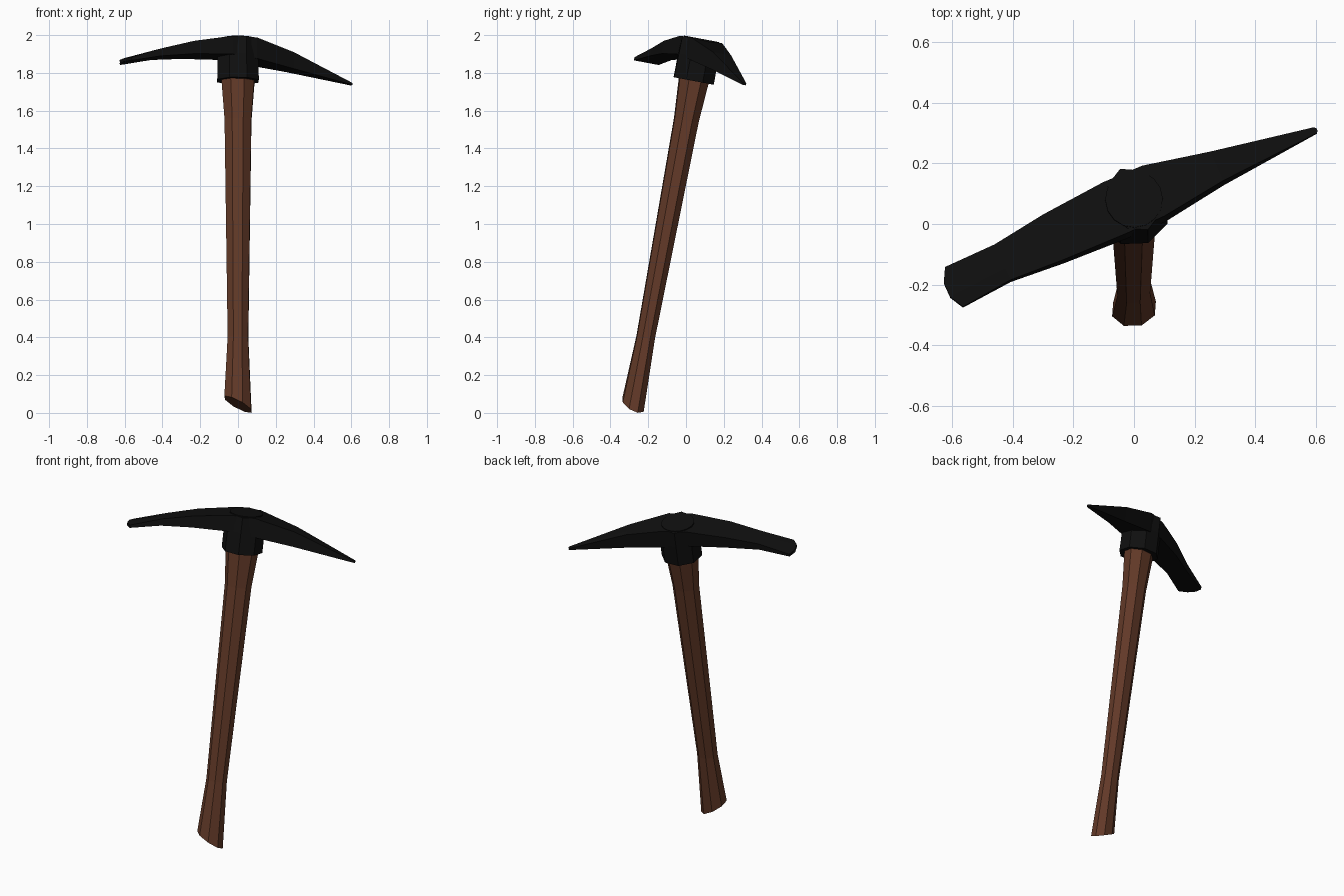
import bpy, bmesh, math
from mathutils import Matrix

if "Cube" in bpy.data.objects:
    bpy.data.objects.remove(bpy.data.objects["Cube"])

# tool frame: u along the head, v across it, w up the handle; twisted, then leaned back
FRAME = (Matrix.Translation((0, -0.28, 0.045))
         @ Matrix.Rotation(math.radians(-10.6), 4, 'X')
         @ Matrix.Rotation(math.radians(24), 4, 'Z'))


def material(name, rgb):
    m = bpy.data.materials.new(name)
    m.diffuse_color = (*rgb, 1)
    m.use_nodes = True
    m.node_tree.nodes["Principled BSDF"].inputs["Base Color"].default_value = m.diffuse_color
    return m


wood = material("brown_wood", (0.125, 0.042, 0.021))
iron = material("black_iron", (0.005, 0.005, 0.005))


def loft(name, rings, mat):
    """Skin a list of equal-length point rings and cap both ends."""
    bm = bmesh.new()
    vs = [[bm.verts.new(p) for p in r] for r in rings]
    n = len(vs[0])
    for a, b in zip(vs, vs[1:]):
        for i in range(n):
            j = (i + 1) % n
            bm.faces.new((a[i], a[j], b[j], b[i]))
    bm.faces.new(vs[0])
    bm.faces.new(vs[-1])
    bmesh.ops.recalc_face_normals(bm, faces=bm.faces)
    bm.transform(FRAME)
    me = bpy.data.meshes.new(name)
    bm.to_mesh(me)
    bm.free()
    me.materials.append(mat)
    ob = bpy.data.objects.new(name, me)
    bpy.context.collection.objects.link(ob)
    return ob


def oval(a, b, w, n=8, slant=0):
    """Flat oval ring; slant tips it along u."""
    pts = []
    for k in range(n):
        t = 2 * math.pi * k / n
        u = a * math.cos(t)
        pts.append((u, b * math.sin(t), w - slant * u))
    return pts


# handle: oval octagon, flared at both ends, with a slanted butt
loft("handle", [oval(0.079, 0.061, 0, slant=0.5),
                oval(0.060, 0.050, 0.361),
                oval(0.078, 0.068, 1.531),
                oval(0.101, 0.085, 1.80)], wood)

# collar: octagonal socket running up through the head
loft("collar", [oval(0.119, 0.115, 1.742), oval(0.119, 0.113, 1.87),
                oval(0.085, 0.112, 1.965)], iron)

# head: (u, half width, bottom, top, bulge of the end)
stations = [(-0.650, 0.073, 1.791, 1.808, -0.025),
            (-0.475, 0.065, 1.830, 1.870, 0),
            (-0.290, 0.083, 1.853, 1.922, 0),
            (-0.070, 0.094, 1.866, 1.964, 0),
            (0.070, 0.092, 1.853, 1.966, 0),
            (0.300, 0.053, 1.822, 1.911, 0),
            (0.655, 0.011, 1.770, 1.781, 0.006)]
rings = []
for u, h, lo, hi, bulge in stations:
    side = [(-1, 0), (-0.36, bulge), (0.36, bulge), (1, 0)]
    rings.append([(u + d, f * h, lo) for f, d in side]
                 + [(u + d, f * h, hi) for f, d in reversed(side)])
loft("pick_head", rings, iron)

# round plug on top of the head
loft("top_plug", [oval(0.095, 0.095, 1.94, 16), oval(0.095, 0.095, 1.969, 16)], iron)
